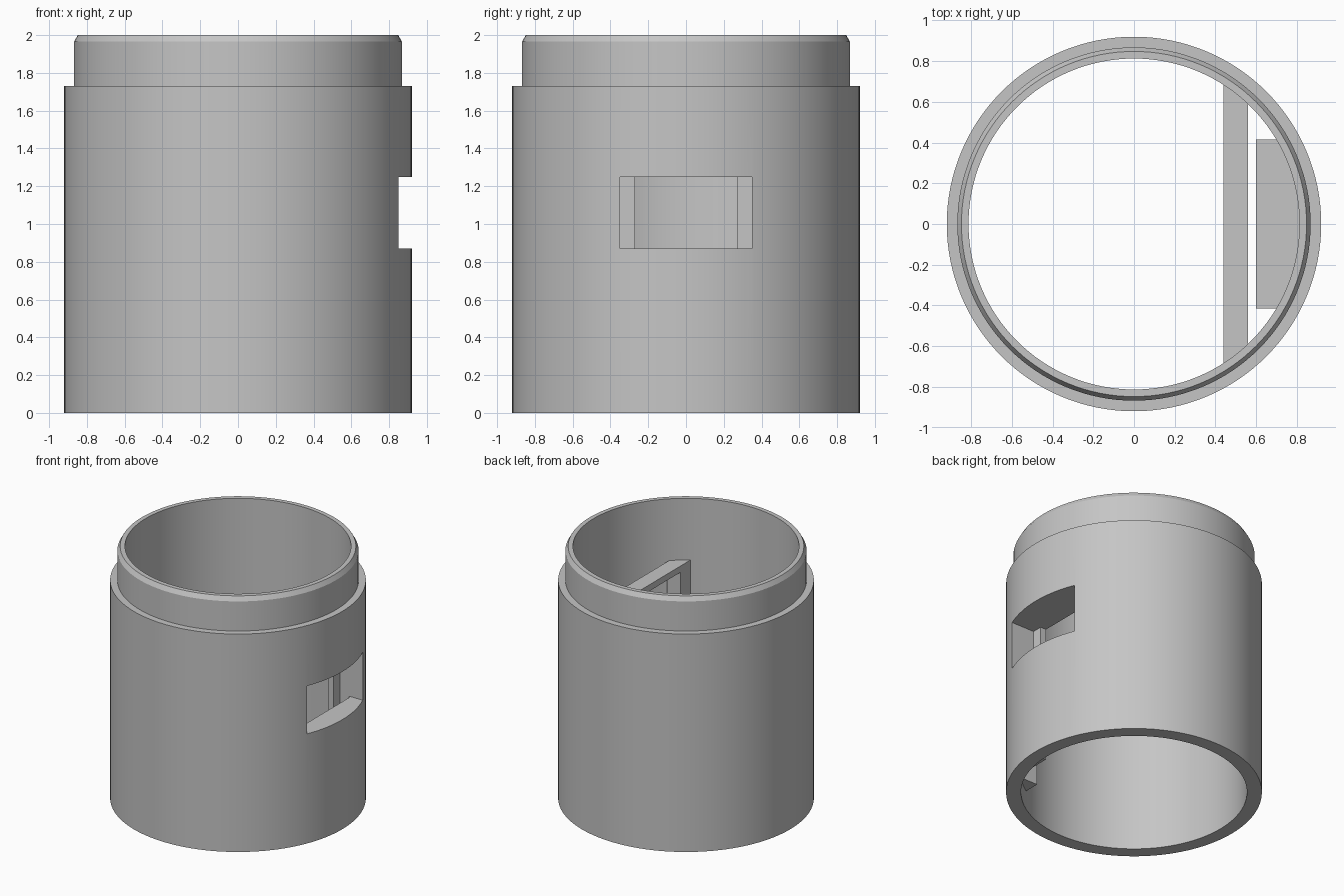
import bpy, bmesh, math

cube = bpy.data.objects.get("Cube")
if cube:
    bpy.data.objects.remove(cube, do_unlink=True)

grey = bpy.data.materials.new("plain_grey")
grey.use_nodes = True
colour = (0.56, 0.56, 0.56, 1)
grey.diffuse_color = colour
grey.node_tree.nodes["Principled BSDF"].inputs["Base Color"].default_value = colour

SIDES = 128


def add_object(name, bm):
    bmesh.ops.recalc_face_normals(bm, faces=bm.faces)
    mesh = bpy.data.meshes.new(name)
    bm.to_mesh(mesh)
    bm.free()
    mesh.materials.append(grey)
    obj = bpy.data.objects.new(name, mesh)
    bpy.context.collection.objects.link(obj)
    return obj


def box(name, x, y, z):
    """Box centred on y = 0 with half width y, between the x and z limits."""
    bm = bmesh.new()
    bmesh.ops.create_cube(bm, size=1)
    for v in bm.verts:
        v.co = (x[v.co.x > 0], y if v.co.y > 0 else -y, z[v.co.z > 0])
    return add_object(name, bm)


def lathe(name, profile):
    """Turn a closed radius/height profile around the z axis."""
    bm = bmesh.new()
    rings = []
    for i in range(SIDES):
        a = 2 * math.pi * i / SIDES
        rings.append([bm.verts.new((r * math.cos(a), r * math.sin(a), z))
                      for r, z in profile])
    n = len(profile)
    for i in range(SIDES):
        a, b = rings[i], rings[(i + 1) % SIDES]
        for j in range(n):
            k = (j + 1) % n
            bm.faces.new((a[j], b[j], b[k], a[k]))
    return add_object(name, bm)


def carve(obj, steps):
    """Apply boolean steps and remove the cutters."""
    for operation, cutter in steps:
        mod = obj.modifiers.new("carve", 'BOOLEAN')
        mod.operation, mod.object, mod.solver = operation, cutter, 'EXACT'
        bpy.context.view_layer.update()
        graph = bpy.context.evaluated_depsgraph_get()
        mesh = bpy.data.meshes.new_from_object(obj.evaluated_get(graph))
        obj.modifiers.clear()
        obj.data = mesh
        bpy.data.objects.remove(cutter, do_unlink=True)


def window():
    return box("window_cutter", (0.70, 1.2), 0.35, (0.87, 1.25))


def wall_limit():
    bm = bmesh.new()
    bmesh.ops.create_cone(bm, cap_ends=True, segments=SIDES, radius1=0.83,
                          radius2=0.83, depth=6)
    return add_object("wall_cutter", bm)


# Tube with a stepped, chamfered neck and a side window
tube = lathe("tube_body", [(0.92, 0), (0.92, 1.73), (0.868, 1.73),
                           (0.868, 1.965), (0.848, 2), (0.813, 2), (0.813, 0)])
carve(tube, [('DIFFERENCE', window())])

# Inner portal: two posts and a thin lintel
portal = box("inner_portal", (0.44, 0.56), 0.8, (0.15, 1.51))
carve(portal, [
    ('INTERSECT', wall_limit()),
    ('DIFFERENCE', box("portal_cutter", (0.3, 0.7), 0.56, (0, 1.46)))])

# Slide housing behind the window, open at the bottom
housing = box("slide_housing", (0.60, 0.9), 0.415, (0.17, 1.31))
carve(housing, [
    ('INTERSECT', wall_limit()),
    ('DIFFERENCE', box("slot_cutter", (0.65, 0.745), 0.35, (0, 1.25))),
    ('DIFFERENCE', box("opening_cutter", (0.5, 0.70), 0.27, (0, 1.25))),
    ('DIFFERENCE', window())])

# Smooth the curved walls, keep edges crisp
for obj in (tube, portal, housing):
    bpy.ops.object.select_all(action='DESELECT')
    obj.select_set(True)
    bpy.context.view_layer.objects.active = obj
    bpy.ops.object.shade_smooth_by_angle(angle=math.radians(25))
